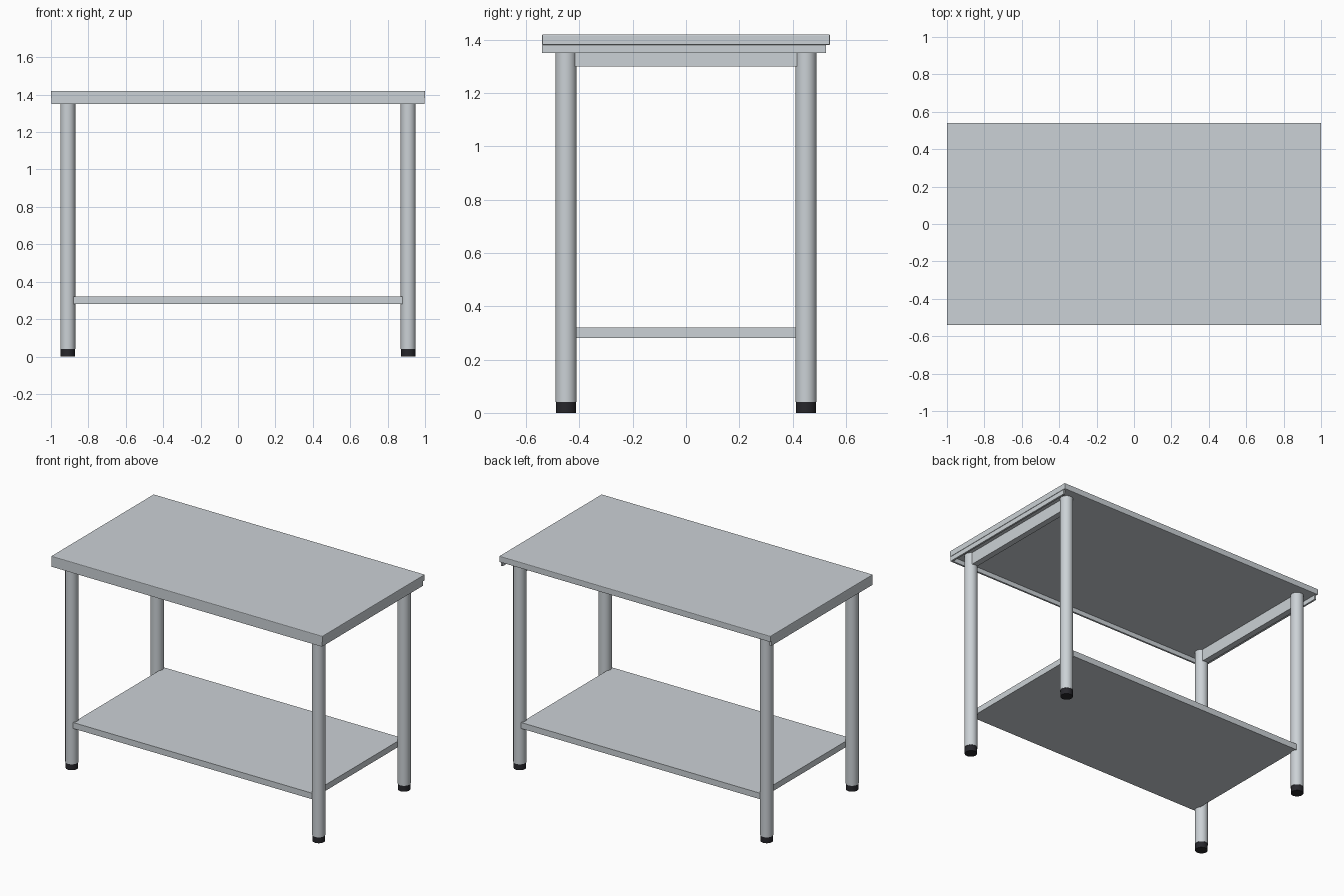
import bpy
import math

if "Cube" in bpy.data.objects:
    bpy.data.objects.remove(bpy.data.objects["Cube"])


def material(name, rgb):
    mat = bpy.data.materials.new(name)
    mat.diffuse_color = (*rgb, 1)
    mat.use_nodes = True
    mat.node_tree.nodes["Principled BSDF"].inputs["Base Color"].default_value = mat.diffuse_color
    return mat


STEEL = material("steel", (0.60, 0.64, 0.67))
RUBBER = material("rubber", (0.02, 0.02, 0.025))


def box(name, x, y, z, bevel=0.0):
    """Box from (min, max) ranges on each axis."""
    centre = [(r[0] + r[1]) / 2 for r in (x, y, z)]
    bpy.ops.mesh.primitive_cube_add(size=1, location=centre)
    ob = bpy.context.object
    ob.name = name
    ob.scale = [r[1] - r[0] for r in (x, y, z)]
    bpy.ops.object.transform_apply(location=False, rotation=False, scale=True)
    ob.data.materials.append(STEEL)
    if bevel:
        mod = ob.modifiers.new("soft_edges", 'BEVEL')
        mod.width = bevel
        mod.segments = 2
    return ob


def tube(name, x, y, z, radius, mat):
    bpy.ops.mesh.primitive_cylinder_add(
        vertices=32, radius=radius, depth=z[1] - z[0],
        location=(x, y, (z[0] + z[1]) / 2))
    ob = bpy.context.object
    ob.name = name
    ob.data.materials.append(mat)
    bpy.ops.object.shade_smooth_by_angle(angle=math.radians(40))
    return ob


LEG_X, LEG_Y = 0.91, 0.45

# Worktop slab with folded-down front lip (the back stays open)
box("worktop", (-1, 1), (-0.54, 0.54), (1.38, 1.42), 0.004)
box("front_lip", (-0.997, 0.997), (-0.54, -0.528), (1.35, 1.385))

# Lower shelf, its corners meeting the legs
box("lower_shelf", (-0.88, 0.88), (-0.48, 0.48), (0.28, 0.32))

for sx, side in ((-1, "left"), (1, "right")):
    # End lips and the rails that tie each pair of legs
    box(side + "_end_lip", sorted((sx * 0.985, sx * 0.997)),
        (-0.53, 0.525), (1.35, 1.385))
    box(side + "_top_rail", sorted((sx * 0.89, sx * 0.93)),
        (-0.43, 0.43), (1.30, 1.38))
    for sy, end in ((-1, "front"), (1, "back")):
        # Round legs with black feet
        name = f"{end}_{side}"
        tube(name + "_leg", sx * LEG_X, sy * LEG_Y, (0.04, 1.38), 0.04, STEEL)
        tube(name + "_foot", sx * LEG_X, sy * LEG_Y, (0, 0.042), 0.038, RUBBER)
